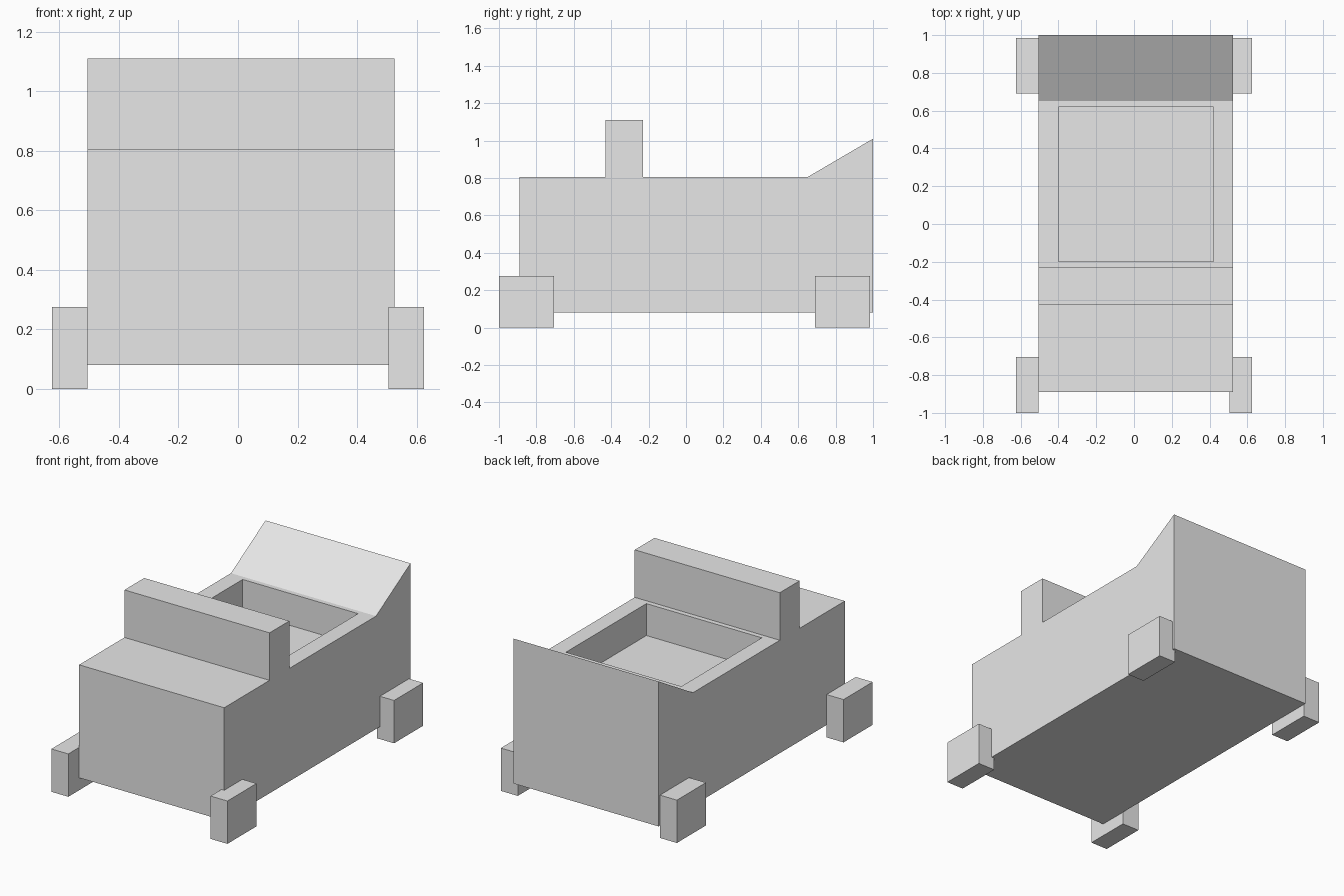
import bpy, bmesh
from mathutils import Vector

cube = bpy.data.objects.get("Cube")
if cube:
    bpy.data.objects.remove(cube, do_unlink=True)

# Single light grey material
grey = bpy.data.materials.new("light_grey")
grey.use_nodes = True
grey.diffuse_color = (0.8, 0.8, 0.8, 1)
grey.node_tree.nodes["Principled BSDF"].inputs["Base Color"].default_value = (0.8, 0.8, 0.8, 1)


def finish(bm, name):
    mesh = bpy.data.meshes.new(name)
    bm.to_mesh(mesh)
    bm.free()
    mesh.materials.append(grey)
    obj = bpy.data.objects.new(name, mesh)
    bpy.context.collection.objects.link(obj)
    return obj


def box(name, low, high):
    low, high = Vector(low), Vector(high)
    bm = bmesh.new()
    bmesh.ops.create_cube(bm, size=1)
    for v in bm.verts:
        v.co = (low + high) / 2 + v.co * (high - low)
    return finish(bm, name)


# Body: side profile with roll bar and raised tail, extruded across the width
RIGHT, LEFT, DECK = -0.505, 0.525, 0.805
BAR_BACK, TAIL_START = -0.23, 0.65
profile = [(-0.89, 0.08), (-0.89, DECK), (-0.43, DECK), (-0.43, 1.11),
           (BAR_BACK, 1.11), (BAR_BACK, DECK), (TAIL_START, DECK),
           (1.0, 1.01), (1.0, 0.08)]
bm = bmesh.new()
side = bm.faces.new([bm.verts.new((RIGHT, y, z)) for y, z in profile])
ext = bmesh.ops.extrude_face_region(bm, geom=[side], use_keep_orig=True)
for v in ext["geom"]:
    if isinstance(v, bmesh.types.BMVert):
        v.co.x = LEFT
bmesh.ops.recalc_face_normals(bm, faces=bm.faces)

# Cockpit: inset the deck behind the bar and sink it
deck = next(f for f in bm.faces if f.normal.z > 0.99
            and BAR_BACK < f.calc_center_median().y < TAIL_START)
bmesh.ops.inset_individual(bm, faces=[deck], thickness=0.045)
middle = (RIGHT + LEFT) / 2
for v in deck.verts:
    v.co.x = middle + (0.41 if v.co.x > middle else -0.41)
bmesh.ops.inset_individual(bm, faces=[deck], thickness=0, depth=0)
for v in deck.verts:
    v.co.z = 0.6
bm.normal_update()
finish(bm, "body")

# Four block wheels
for end, y in (("front", -1.0), ("rear", 0.69)):
    for hand, x in (("right", -0.625), ("left", 0.505)):
        box(f"{end}_{hand}_wheel", (x, y, 0), (x + 0.12, y + 0.295, 0.275))
